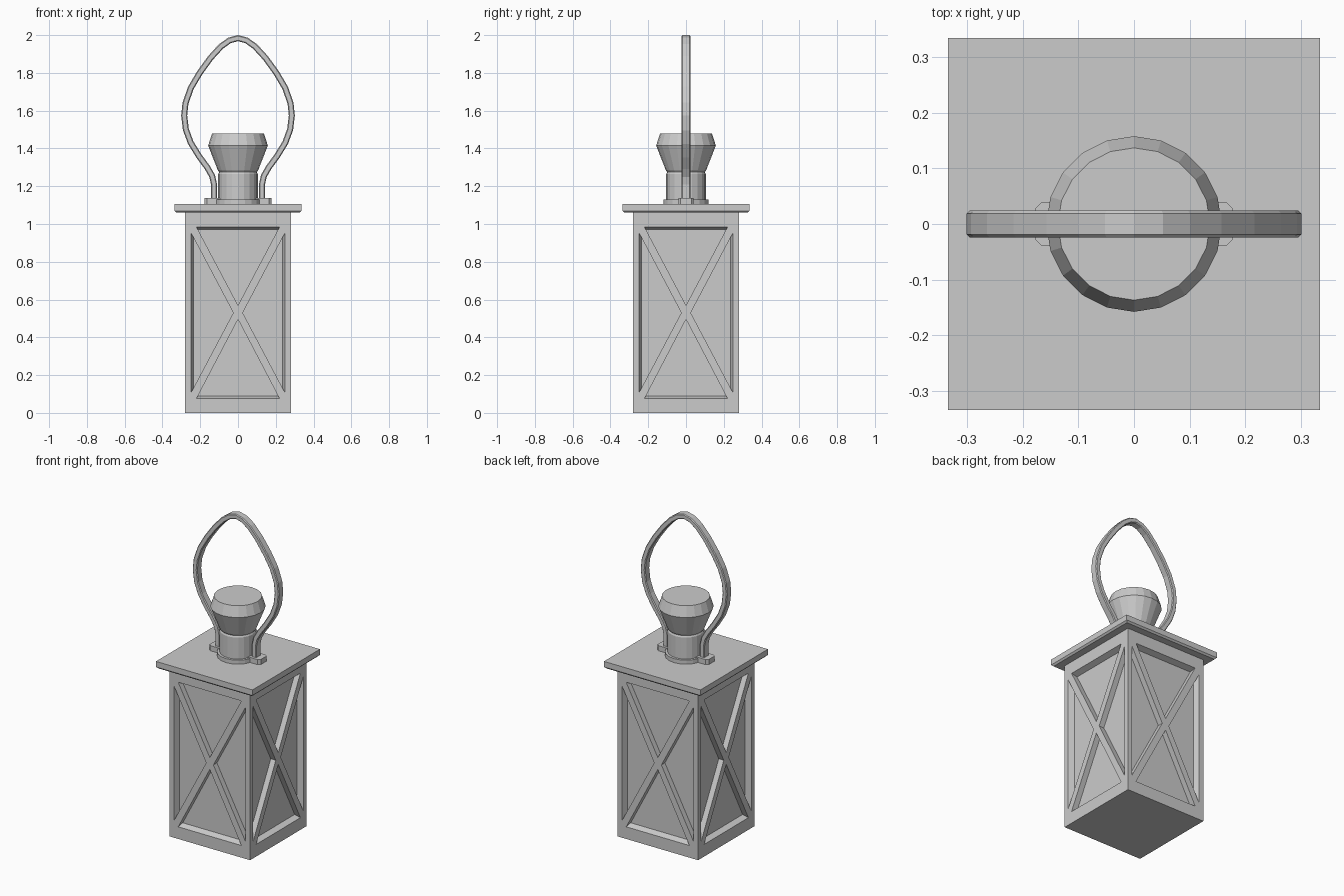
import bpy, bmesh, math
from mathutils import Vector, Matrix

if "Cube" in bpy.data.objects:
    bpy.data.objects.remove(bpy.data.objects["Cube"])


def finish(bm, name):
    bmesh.ops.recalc_face_normals(bm, faces=bm.faces)
    mesh = bpy.data.meshes.new(name)
    bm.to_mesh(mesh)
    bm.free()
    obj = bpy.data.objects.new(name, mesh)
    bpy.context.collection.objects.link(obj)
    return obj


def loft(bm, rings, closed=False):
    """Skin a list of equal-length point rings; cap the ends unless closed."""
    vs = [[bm.verts.new(p) for p in r] for r in rings]
    n = len(vs[0])
    pairs = list(zip(vs, vs[1:])) + ([(vs[-1], vs[0])] if closed else [])
    for a, b in pairs:
        for i in range(n):
            bm.faces.new((a[i], a[(i + 1) % n], b[(i + 1) % n], b[i]))
    if not closed:
        bm.faces.new(vs[0])
        bm.faces.new(vs[-1])


def square(h, z):
    return [(-h, -h, z), (h, -h, z), (h, h, z), (-h, h, z)]


# Lantern body
HALF, DEPTH = 0.28, 0.035
bm = bmesh.new()
loft(bm, [square(HALF, 0), square(HALF, 1.065)])
body = finish(bm, "lantern_body")

# Triangular recesses on the four sides, leaving an X brace
triangles = [  # frame corner, frame corner, apex as (across, height)
    ((-0.25, 0.105), (-0.25, 0.955), (-0.025, 0.53)),
    ((0.25, 0.105), (0.25, 0.955), (0.025, 0.53)),
    ((-0.22, 0.985), (0.22, 0.985), (0, 0.57)),
    ((-0.22, 0.075), (0.22, 0.075), (0, 0.495)),
]
bm = bmesh.new()
for side in range(4):
    rot = Matrix.Rotation(side * math.pi / 2, 3, 'Z')
    for tri in triangles:
        a, b, apex = (Vector(p) for p in tri)
        dist = max(abs(a.x - apex.x) if a.x == b.x else 0,
                   abs(a.y - apex.y) if a.y == b.y else 0)
        t = 0.015 / dist
        inner = (a.lerp(apex, t), b.lerp(apex, t), apex)
        loft(bm, [[rot @ Vector((p.x, -HALF - 0.003, p.y)) for p in (a, b, apex)],
                  [rot @ Vector((p.x, -HALF + DEPTH, p.y)) for p in inner]])
cutter = finish(bm, "panel_cutter")
cutter.hide_render = True
cutter.hide_set(True)
cut = body.modifiers.new("panels", 'BOOLEAN')
cut.operation = 'DIFFERENCE'
cut.solver = 'EXACT'
cut.object = cutter

# Roof plate with a small chamfer underneath
bm = bmesh.new()
loft(bm, [square(0.325, 1.06), square(0.335, 1.07), square(0.335, 1.105)])
finish(bm, "roof_plate")

# Chimney, turned from a 20-sided profile
profile = [(0.12, 1.10), (0.12, 1.13), (0.105, 1.13), (0.105, 1.265),
           (0.1, 1.275), (0.107, 1.285), (0.158, 1.415), (0.137, 1.48)]
bm = bmesh.new()
loft(bm, [[(r * math.sin(k * math.pi / 10), r * math.cos(k * math.pi / 10), z)
           for k in range(20)] for r, z in profile])
finish(bm, "chimney")

# Handle brackets
outline = [(0.08, -0.04), (0.165, -0.04), (0.178, -0.028),
           (0.178, 0.028), (0.165, 0.04), (0.08, 0.04)]
for s, label in ((-1, "left"), (1, "right")):
    bm = bmesh.new()
    loft(bm, [[(s * x, y, z) for x, y in outline] for z in (1.10, 1.137)])
    finish(bm, label + "_bracket")

# Handle: chamfered bar swept along a mirrored path
half = [(0.127, 1.12), (0.127, 1.21), (0.137, 1.255), (0.163, 1.30),
        (0.207, 1.36), (0.25, 1.43), (0.276, 1.50), (0.285, 1.575),
        (0.278, 1.64), (0.25, 1.72), (0.203, 1.80), (0.145, 1.88),
        (0.09, 1.94), (0.045, 1.972)]
path = [Vector(p) for p in half] + [Vector((0, 1.984))] \
    + [Vector((-x, z)) for x, z in reversed(half)]
section = [(-0.016, -0.019), (-0.011, -0.024), (0.011, -0.024), (0.016, -0.019),
           (0.016, 0.019), (0.011, 0.024), (-0.011, 0.024), (-0.016, 0.019)]
rings = []
for i, p in enumerate(path):
    d = (path[min(i + 1, len(path) - 1)] - path[max(i - 1, 0)]).normalized()
    n = Vector((d.y, -d.x))
    rings.append([(p.x + n.x * u, v, p.y + n.y * u) for u, v in section])
bm = bmesh.new()
loft(bm, rings)
finish(bm, "handle")
